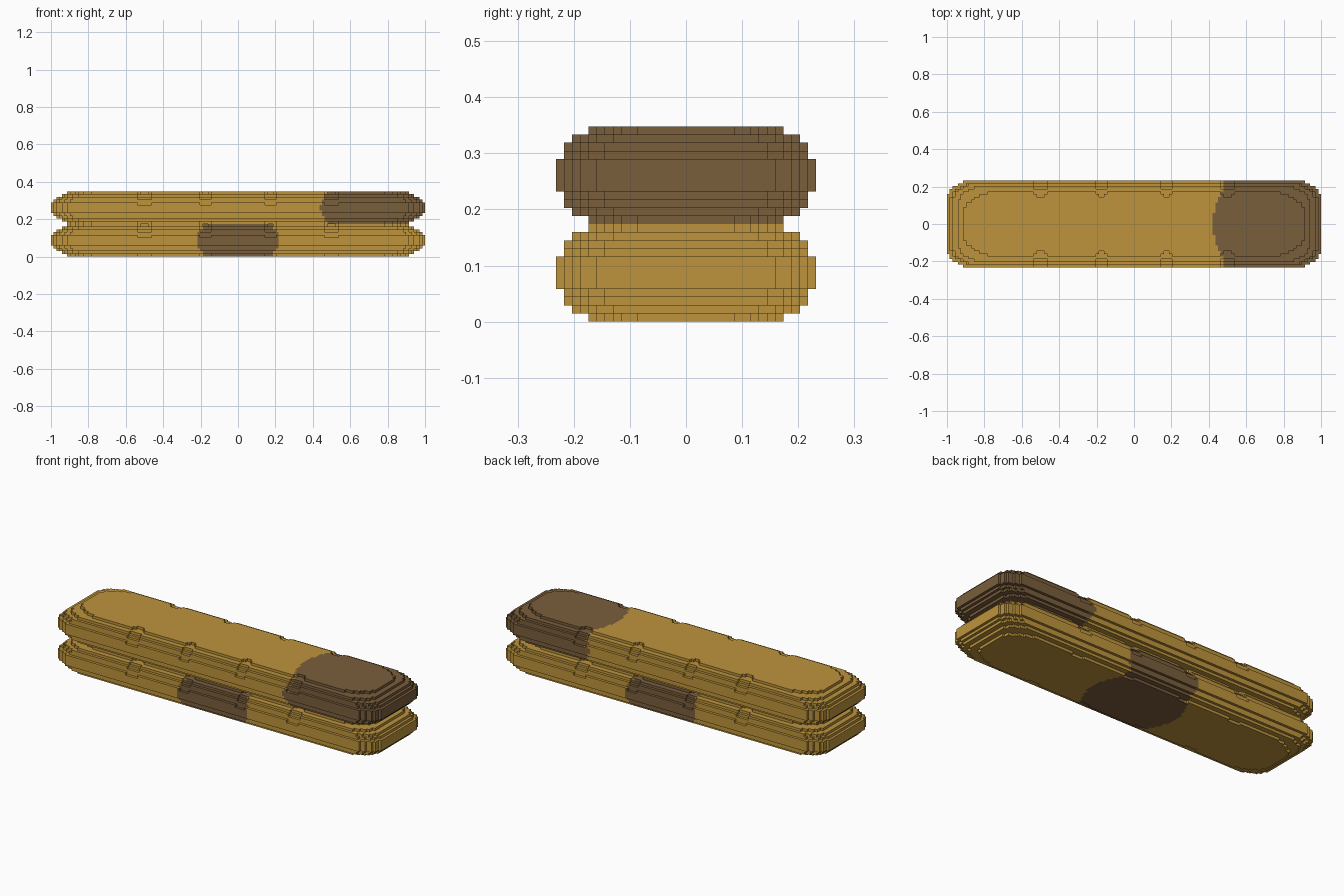
import bpy, bmesh

cube = bpy.data.objects.get("Cube")
if cube:
    bpy.data.objects.remove(cube)

V = 2 / 138                 # size of one block
LAYERS = 12                 # block layers in each bar


def material(name, rgb):
    m = bpy.data.materials.new(name)
    m.use_nodes = True
    m.diffuse_color = (*rgb, 1)
    m.node_tree.nodes["Principled BSDF"].inputs["Base Color"].default_value = (*rgb, 1)
    return m


GOLD = material("golden tan", (0.515, 0.296, 0.045))
BROWN = material("brown", (0.195, 0.112, 0.045))

# Half width and half length of each layer, from the bottom to the middle
HALF_Y = [12, 14, 15, 15, 16, 16]
HALF_X = [63, 65, 67, 68, 69, 69]
# Corner rounding: how far each row is pulled in, from the outer row inwards
CORNER_FLAT = [9, 6, 4, 3, 1, 1]
CORNER_SIDE = [6, 4, 2, 1, 1]
# Shallow notches along the edges
NOTCHES = (12, 34.5)
NOTCH_DEPTH = {0: 1, 7: 1, 9: 1, 10: 1, 11: 1}


def bar_blocks():
    """Set of filled block cells (x, y, layer) of one rounded bar."""
    cells = set()
    for k in range(LAYERS):
        step = min(k, LAYERS - 1 - k)
        corner = CORNER_FLAT if step == 0 else CORNER_SIDE
        for j in range(-16, 16):
            row = HALF_Y[step] - 1 - int(abs(j + 0.5))
            if row < 0:
                continue
            half = HALF_X[step] - (corner[row] if row < len(corner) else 0)
            for i in range(-half, half):
                near = min(abs(abs(i + 0.5) - n) for n in NOTCHES)
                depth = NOTCH_DEPTH.get(k, 0) if near < 2.2 else 0
                if k == LAYERS - 1 and near < 1.2:
                    depth = 2
                if row >= depth:
                    cells.add((i, j, k))
    return cells


def end_patch(x, y, dz, flat):
    """Brown patch over the left end."""
    if flat:
        return x > 0.42 + 1.8 * min(abs(y), 0.174) ** 2
    return x > 0.44 + 6.5 * dz ** 2


def middle_patch(x, y, dz, flat):
    """Brown patch around the middle."""
    if flat:
        return abs(x) < 0.26 - 1.9 * min(abs(y), 0.174) ** 2
    return abs(x) < 0.22 - 6.0 * dz ** 2


def add_bar(name, base, patch):
    cells = bar_blocks()
    bm = bmesh.new()
    verts = {}

    def vert(p):
        if p not in verts:
            verts[p] = bm.verts.new((p[0] * V, p[1] * V, (p[2] + base) * V))
        return verts[p]

    # Outer faces of the filled cells
    for cell in cells:
        for axis in range(3):
            for side in (0, 1):
                nxt = list(cell)
                nxt[axis] += 2 * side - 1
                if tuple(nxt) in cells:
                    continue
                u, w = (axis + 1) % 3, (axis + 2) % 3
                loop = []
                for a, b in ((0, 0), (1, 0), (1, 1), (0, 1)):
                    p = list(cell)
                    p[axis] += side
                    p[u] += a
                    p[w] += b
                    loop.append(vert(tuple(p)))
                face = bm.faces.new(loop if side else loop[::-1])
                x, y = (cell[0] + 0.5) * V, (cell[1] + 0.5) * V
                dz = (cell[2] + 0.5 - LAYERS / 2) * V
                face.material_index = int(patch(x, y, dz, axis == 2))

    # Merge coplanar faces of the same colour
    bm.normal_update()
    bmesh.ops.dissolve_limit(bm, angle_limit=0.01, verts=bm.verts[:],
                             edges=bm.edges[:], delimit={'MATERIAL'})
    mesh = bpy.data.meshes.new(name)
    bm.to_mesh(mesh)
    bm.free()
    mesh.materials.append(GOLD)
    mesh.materials.append(BROWN)
    obj = bpy.data.objects.new(name, mesh)
    bpy.context.collection.objects.link(obj)
    return obj


add_bar("lower_bar", 0, middle_patch)
add_bar("upper_bar", LAYERS, end_patch)
